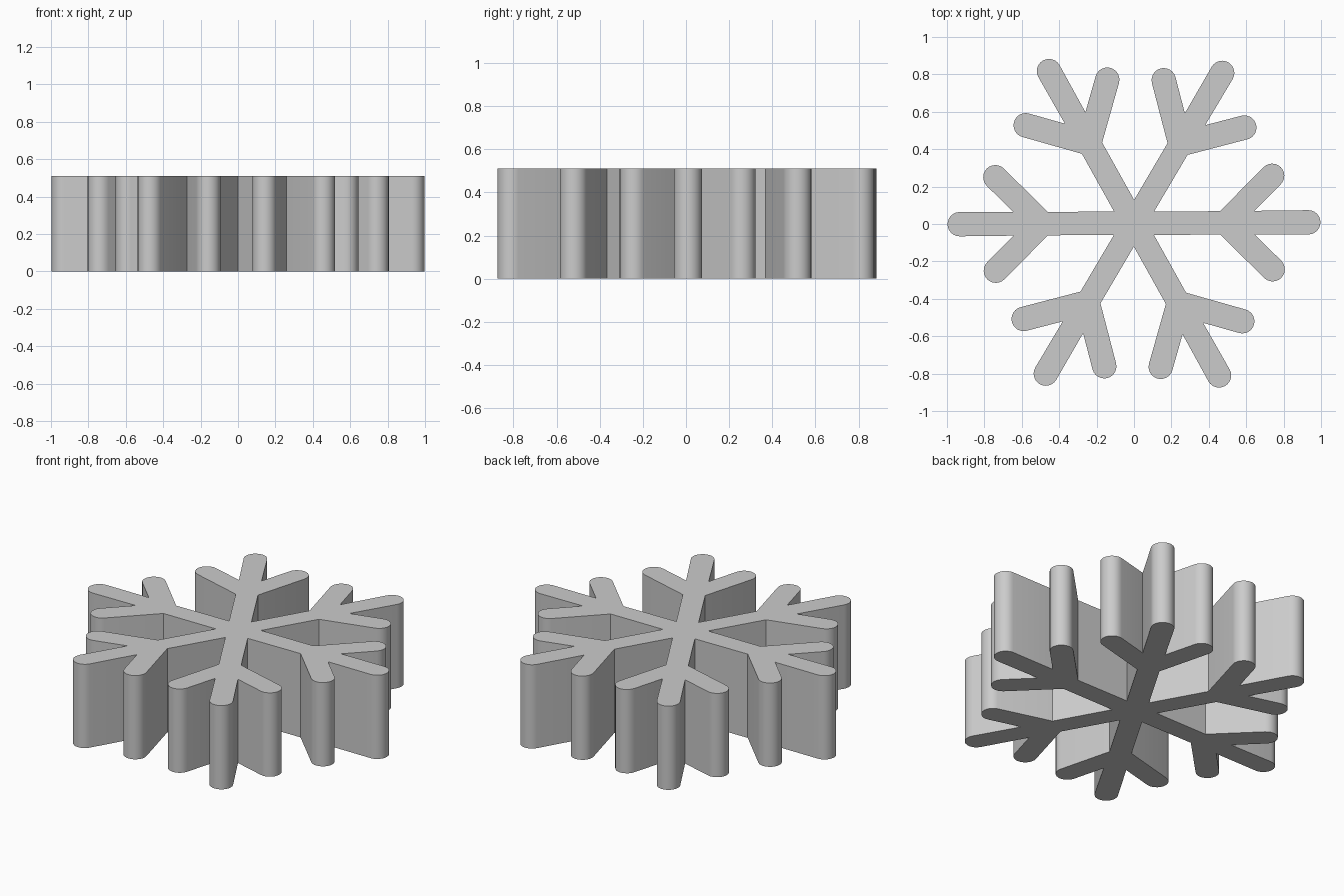
import bpy
import bmesh
from math import radians, pi
from mathutils import Vector, Matrix

cube = bpy.data.objects.get("Cube")
if cube:
    bpy.data.objects.remove(cube, do_unlink=True)

HEIGHT = 0.51
HALF = 0.065          # half width of every bar
CAP_STEPS = 12


def make_material(name, rgb):
    mat = bpy.data.materials.new(name)
    mat.use_nodes = True
    mat.diffuse_color = (*rgb, 1)
    mat.node_tree.nodes["Principled BSDF"].inputs["Base Color"].default_value = (*rgb, 1)
    return mat


def round_cap(centre, heading):
    """Half circle around a bar end, running counter-clockwise."""
    out = []
    for i in range(CAP_STEPS + 1):
        turn = Matrix.Rotation(heading - pi / 2 + pi * i / CAP_STEPS, 2)
        out.append(Vector(centre) + turn @ Vector((HALF, 0)))
    return out


# Outline of one arm pointing along +x, from its right crotch to its left crotch
upper_branch = round_cap((0.74, 0.25), pi / 4)
tip = round_cap((0.932, 0), 0)
lower_branch = round_cap((0.74, -0.25), -pi / 4)
arm = ([Vector((0.46, -0.062))] + lower_branch + [Vector((0.645, -0.063))]
       + tip + [Vector((0.645, 0.063))] + upper_branch
       + [Vector((0.46, 0.062)), Vector((0.108, 0.0625))])

# Six arms joined into one closed outline
outline = []
for angle in (0.3, 59.6, 119.2, 180.3, 239.6, 299.2):
    turn = Matrix.Rotation(radians(angle), 2)
    outline += [turn @ p for p in arm]

# Extrude the outline to a solid
bm = bmesh.new()
base = bm.faces.new([bm.verts.new((p.x, p.y + 0.004, 0)) for p in outline])
top = bmesh.ops.extrude_face_region(bm, geom=[base], use_keep_orig=True)
bmesh.ops.translate(bm, vec=(0, 0, HEIGHT),
                    verts=[g for g in top["geom"] if isinstance(g, bmesh.types.BMVert)])
bmesh.ops.recalc_face_normals(bm, faces=bm.faces)
mesh = bpy.data.meshes.new("snowflake")
bm.to_mesh(mesh)
bm.free()

snowflake = bpy.data.objects.new("snowflake", mesh)
bpy.context.collection.objects.link(snowflake)
mesh.materials.append(make_material("light_grey", (0.6, 0.6, 0.6)))

bpy.context.view_layer.objects.active = snowflake
snowflake.select_set(True)
bpy.ops.object.shade_smooth_by_angle(angle=radians(30))
